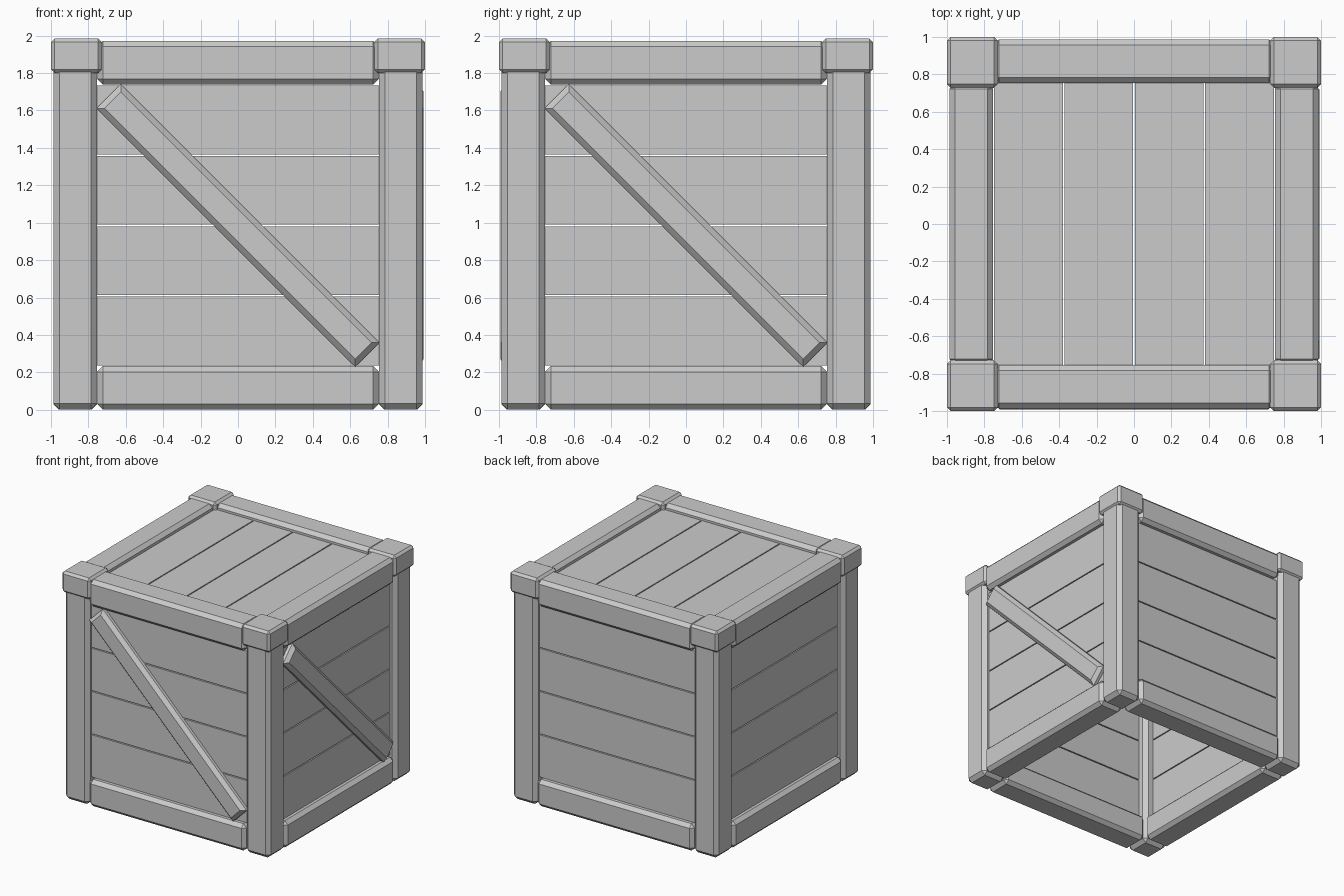
import bpy, bmesh
from math import radians, pi
from mathutils import Matrix, Vector

if "Cube" in bpy.data.objects:
    bpy.data.objects.remove(bpy.data.objects["Cube"])


def box(name, lo, hi, bevel=0.0, spin=0.0, tilt=None, front_only=False):
    """Chamfered box between two corners; tilt turns about own centre, spin about the z axis."""
    lo, hi = Vector(lo), Vector(hi)
    bm = bmesh.new()
    bmesh.ops.create_cube(bm, size=1.0)
    bmesh.ops.scale(bm, vec=hi - lo, verts=bm.verts)
    if bevel:
        edges = [e for e in bm.edges
                 if not front_only or all(v.co.y < 0 for v in e.verts)]
        bmesh.ops.bevel(bm, geom=edges, offset=bevel, offset_type='OFFSET',
                        segments=1, profile=0.5, affect='EDGES')
    m = Matrix.Rotation(spin, 4, 'Z') @ Matrix.Translation((lo + hi) / 2)
    if tilt is not None:
        m = m @ Matrix.Rotation(tilt, 4, 'Y')
    bm.transform(m)
    me = bpy.data.meshes.new(name)
    bm.to_mesh(me)
    bm.free()
    ob = bpy.data.objects.new(name, me)
    bpy.context.collection.objects.link(ob)
    return ob


OUT, IN = 0.987, 0.753      # outer and inner faces of the frame
PITCH, GAP = 0.376, 0.009   # plank spacing
MID = 0.985                 # half height

# Each side is built facing the front, then spun around: front, right, back, left
for i, side in enumerate(("front", "right", "back", "left")):
    a = i * pi / 2

    # Corner post with its cap
    box(f"{side}_post", (-OUT, -OUT, 0), (-IN, -IN, 1.87), 0.033, a)
    box(f"{side}_post_cap", (-1, -1, 1.80), (-0.728, -0.728, 1.985), 0.02, a)

    # Bottom and top rails
    box(f"{side}_bottom_rail", (-IN, -OUT, 0), (IN, -IN, 0.233), 0.03, a)
    box(f"{side}_top_rail", (-IN, -OUT, 1.738), (IN, -IN, 1.971), 0.03, a)

    # Wall planks
    for k in range(4):
        z = MID + (k - 2) * PITCH
        box(f"{side}_plank_{k + 1}", (-0.757, -0.937, z + GAP / 2),
            (0.757, -0.835, z + PITCH - GAP / 2), 0.0, a)

    # Diagonal brace on the front and right only
    if i < 2:
        box(f"{side}_brace", (-0.978, -0.993, MID - 0.092), (0.978, -0.915, MID + 0.092),
            0.03, a, radians(45), True)

# Lid planks running front to back
for k in range(4):
    x = (k - 2) * PITCH
    box(f"lid_plank_{k + 1}", (x + GAP / 2, -0.755, 1.82),
        (x + PITCH - GAP / 2, 0.755, 1.922))
